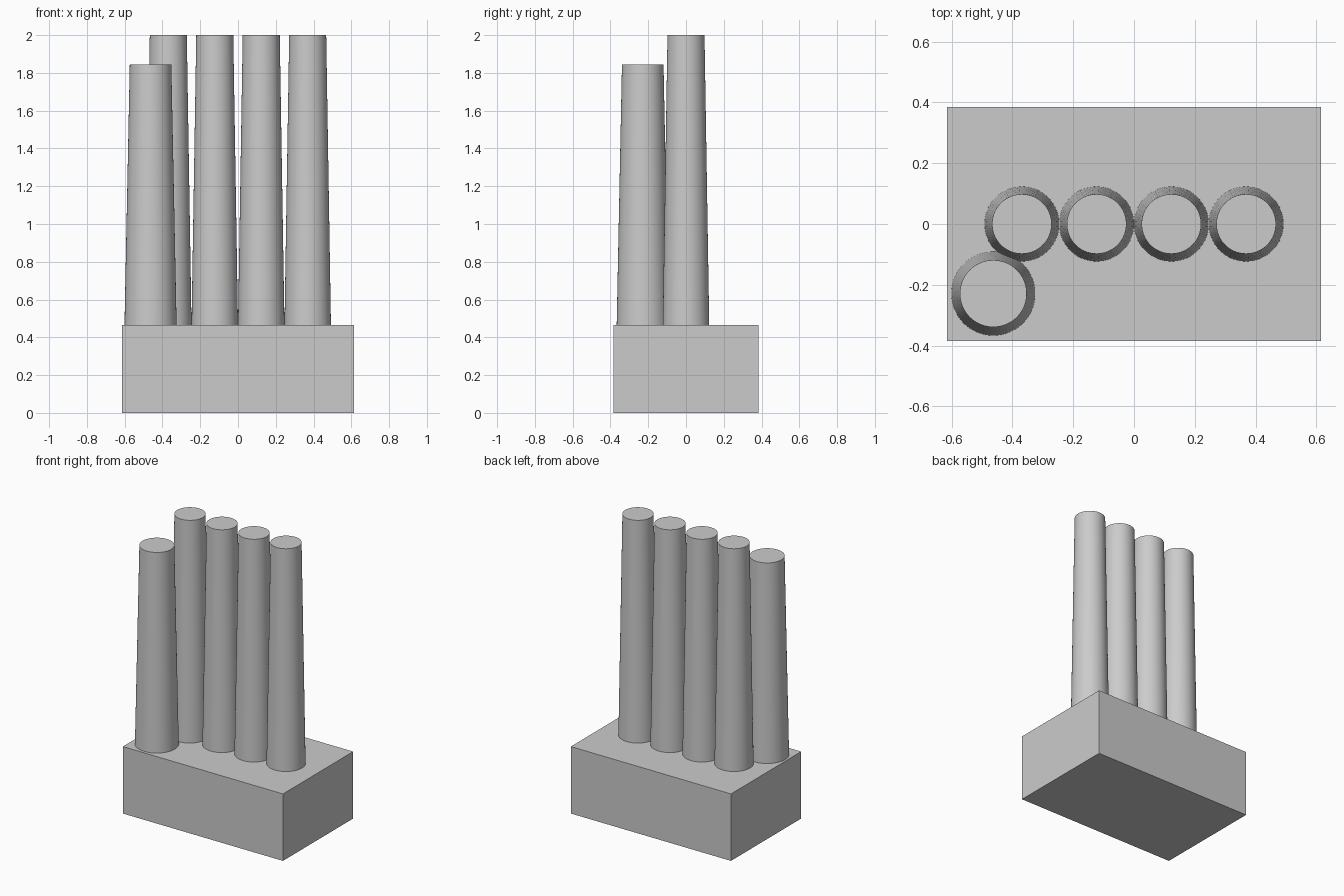
import bpy
import math

cube = bpy.data.objects.get("Cube")
if cube:
    bpy.data.objects.remove(cube, do_unlink=True)

# Single plain grey
grey = bpy.data.materials.new("light_grey")
grey.use_nodes = True
colour = (0.6, 0.6, 0.6, 1.0)
grey.diffuse_color = colour
grey.node_tree.nodes["Principled BSDF"].inputs["Base Color"].default_value = colour

BASE_SIZE = (1.23, 0.77, 0.465)
BASE_TOP = BASE_SIZE[2]


def tapered_column(name, x, y, r_bottom, r_top, top):
    """Smooth tapered column standing on the base block."""
    height = top - BASE_TOP
    bpy.ops.mesh.primitive_cone_add(
        vertices=96, radius1=r_bottom, radius2=r_top, depth=height,
        location=(x, y, BASE_TOP + height / 2))
    column = bpy.context.object
    column.name = name
    column.data.materials.append(grey)
    bpy.ops.object.shade_smooth_by_angle(angle=math.radians(30))


# Base block
bpy.ops.mesh.primitive_cube_add(size=1, location=(0, 0, BASE_TOP / 2))
base = bpy.context.object
base.name = "base_block"
base.scale = BASE_SIZE
bpy.ops.object.transform_apply(location=False, rotation=False, scale=True)
base.data.materials.append(grey)

# Row of four tall columns
spacing = 0.246
for i in range(4):
    tapered_column(f"tall_column_{i + 1}", (i - 1.5) * spacing, 0, 0.123, 0.098, 2.0)

# Shorter, thicker column at the front right corner
tapered_column("short_column", -0.463, -0.229, 0.138, 0.11, 1.845)
